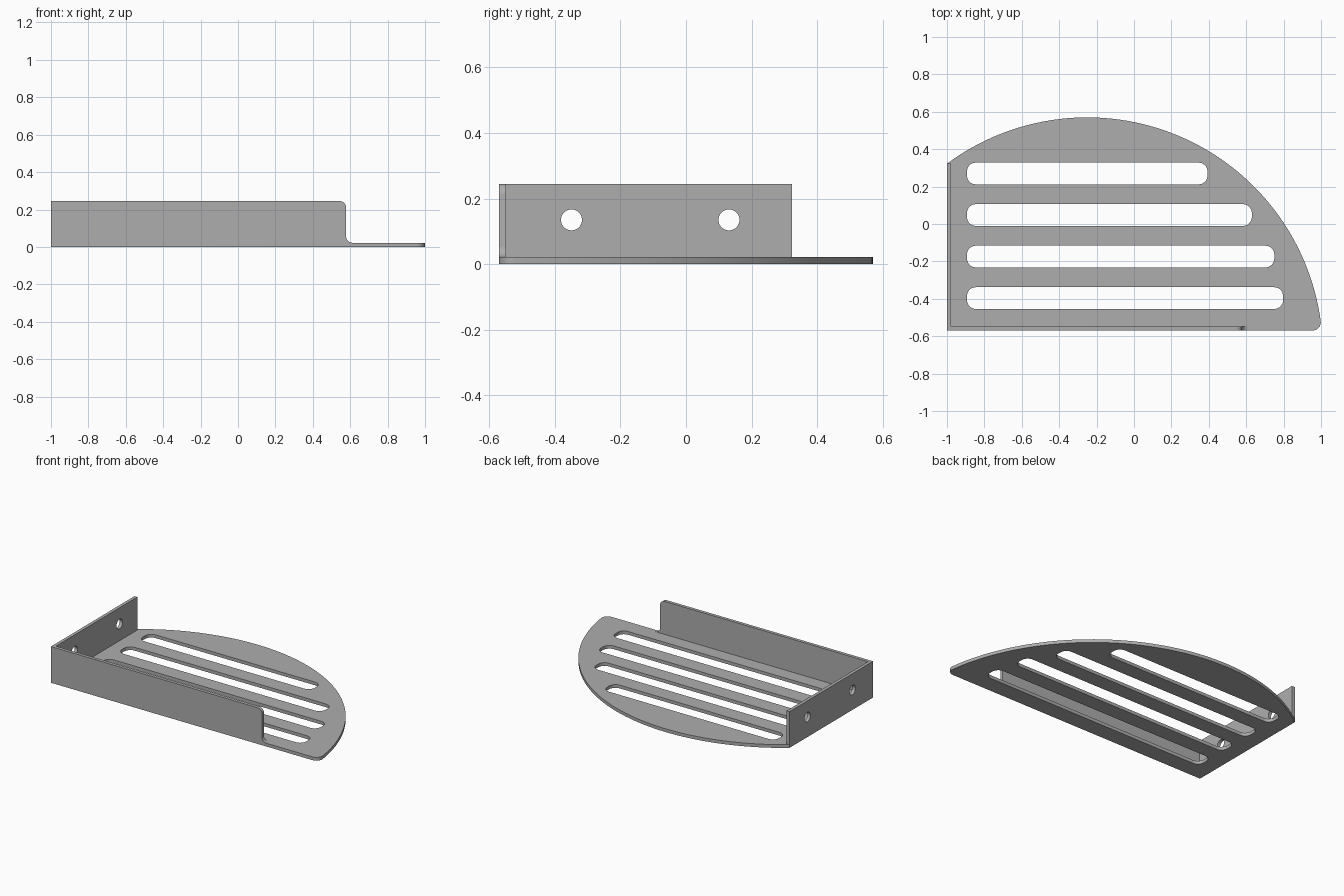
import bpy, bmesh
from math import sin, cos, radians, atan2, sqrt, degrees

cube = bpy.data.objects.get("Cube")
if cube:
    bpy.data.objects.remove(cube, do_unlink=True)

THICK = 0.022
FRONT, LEFT, TOP = -0.57, -1.0, 0.245

grey = bpy.data.materials.new("brushed grey metal")
grey.use_nodes = True
grey.diffuse_color = (0.42, 0.42, 0.42, 1)
grey.node_tree.nodes["Principled BSDF"].inputs["Base Color"].default_value = (0.42, 0.42, 0.42, 1)


def arc(cx, cy, r, start, end, steps=8):
    """Points along an arc, angles in degrees."""
    angles = [radians(start + (end - start) * i / steps) for i in range(steps + 1)]
    return [(cx + r * cos(a), cy + r * sin(a)) for a in angles]


def rounded_slot(x0, x1, y0, y1, r):
    return (arc(x1 - r, y0 + r, r, -90, 0) + arc(x1 - r, y1 - r, r, 0, 90)
            + arc(x0 + r, y1 - r, r, 90, 180) + arc(x0 + r, y0 + r, r, 180, 270))


def sheet(name, loops, location, rotation=(0, 0, 0)):
    """Sheet metal part: outline with holes, extruded about its mid plane."""
    curve = bpy.data.curves.new(name + "_profile", 'CURVE')
    curve.dimensions = '2D'
    curve.fill_mode = 'BOTH'
    curve.extrude = THICK / 2
    for loop in loops:
        spline = curve.splines.new('POLY')
        spline.points.add(len(loop) - 1)
        for point, (x, y) in zip(spline.points, loop):
            point.co = (x, y, 0, 1)
        spline.use_cyclic_u = True
    helper = bpy.data.objects.new(name + "_profile", curve)
    bpy.context.collection.objects.link(helper)
    graph = bpy.context.evaluated_depsgraph_get()
    mesh = bpy.data.meshes.new_from_object(helper.evaluated_get(graph))
    bpy.data.objects.remove(helper, do_unlink=True)
    bpy.data.curves.remove(curve)

    bm = bmesh.new()
    bm.from_mesh(mesh)
    bmesh.ops.remove_doubles(bm, verts=bm.verts, dist=0.0001)
    bmesh.ops.recalc_face_normals(bm, faces=bm.faces)
    bm.to_mesh(mesh)
    bm.free()
    mesh.name = name
    mesh.materials.clear()
    mesh.materials.append(grey)
    obj = bpy.data.objects.new(name, mesh)
    bpy.context.collection.objects.link(obj)
    obj.location = location
    obj.rotation_euler = [radians(a) for a in rotation]
    bpy.ops.object.select_all(action='DESELECT')
    obj.select_set(True)
    bpy.context.view_layer.objects.active = obj
    bpy.ops.object.shade_smooth_by_angle(angle=radians(30))
    return obj


# Shelf plate: large arc, small rounded tip, straight front and left edges
cx, cy, R, r = -0.25, -0.69, 1.26, 0.045
tip_y = FRONT + r
tip_x = cx + sqrt((R - r) ** 2 - (tip_y - cy) ** 2)
tip_angle = degrees(atan2(tip_y - cy, tip_x - cx))
back_y = cy + sqrt(R ** 2 - (LEFT - cx) ** 2)
back_angle = degrees(atan2(back_y - cy, LEFT - cx))
outline = [(LEFT, FRONT)] + arc(tip_x, tip_y, r, -90, tip_angle)
outline += arc(cx, cy, R, tip_angle, back_angle, 64)[1:]

# Drain slots, front to back
slots = [rounded_slot(-0.893, right, -0.454 + 0.222 * i, -0.338 + 0.222 * i, 0.047)
         for i, right in enumerate((0.797, 0.75, 0.63, 0.393))]
sheet("shelf_plate", [outline] + slots, (0, 0, THICK / 2))

# Front wall with a rounded top corner and a fillet down to the plate
end, fr = 0.578, 0.034
wall = [(LEFT, THICK)] + arc(end + fr, THICK + fr, fr, 270, 180)
wall += arc(end - fr, TOP - fr, fr, 0, 90) + [(LEFT, TOP)]
sheet("front_wall", [wall], (0, FRONT + THICK / 2, 0), (90, 0, 0))

# Side wall with two screw holes
inner = FRONT + THICK
side = [(inner, THICK), (back_y, THICK), (back_y, TOP), (inner, TOP)]
holes = [arc(y, 0.135, 0.032, 0, 360, 32)[:-1] for y in (-0.349, 0.131)]
sheet("side_wall", [side] + holes, (LEFT + THICK / 2, 0, 0), (90, 0, 90))
